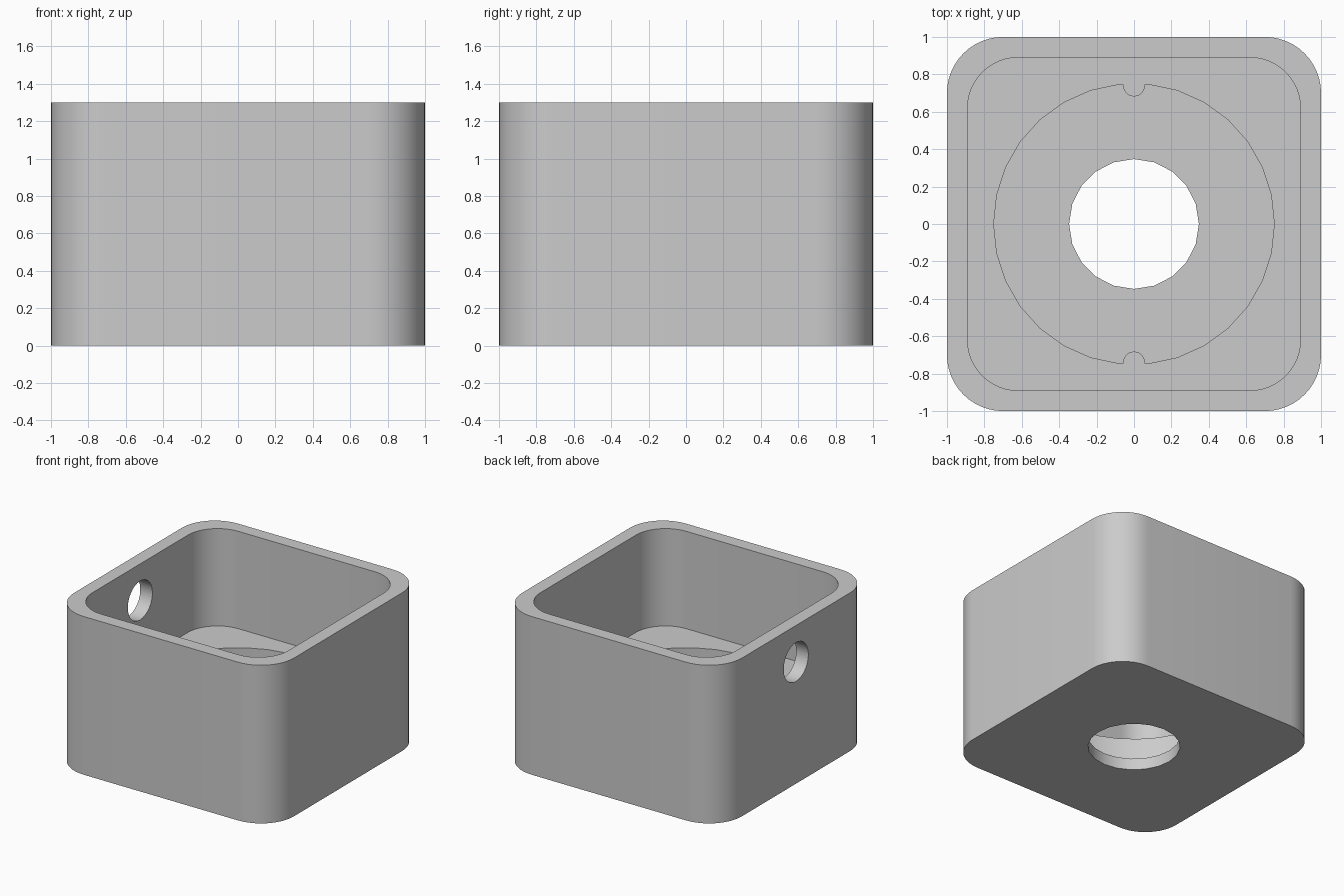
import bpy, bmesh, math
from mathutils import Matrix

if "Cube" in bpy.data.objects:
    bpy.data.objects.remove(bpy.data.objects["Cube"])

grey = bpy.data.materials.new("plain_grey")
grey.diffuse_color = (0.6, 0.6, 0.6, 1)
grey.use_nodes = True
grey.node_tree.nodes["Principled BSDF"].inputs["Base Color"].default_value = grey.diffuse_color


def circle(r, n):
    return [(r * math.cos(math.tau * i / n), r * math.sin(math.tau * i / n)) for i in range(n)]


def rounded_square(half, r, n=12):
    c = half - r
    pts = []
    for q, (sx, sy) in enumerate([(1, 1), (-1, 1), (-1, -1), (1, -1)]):
        for i in range(n + 1):
            a = math.pi / 2 * (q + i / n)
            pts.append((sx * c + r * math.cos(a), sy * c + r * math.sin(a)))
    return pts


def notched_circle(r, nr, n=30, steps=12):
    """Circle with a round key poking inward at +y and -y."""
    flat = r * math.cos(math.radians(6))
    key = [(nr, flat)]
    for i in range(steps + 1):
        a = -math.pi * i / steps
        key.append((nr * math.cos(a), flat - 0.006 + nr * math.sin(a)))
    key.append((-nr, flat))
    pts = []
    for i, p in enumerate(circle(r, n)):
        pts.append(p)
        if i == 7:
            pts += key
        elif i == 22:
            pts += [(-x, -y) for x, y in key]
    return pts


def prism(name, pts, z0, z1, matrix=None):
    bm = bmesh.new()
    base = bm.faces.new([bm.verts.new((x, y, z0)) for x, y in pts])
    top = bmesh.ops.extrude_face_region(bm, geom=[base])["geom"]
    verts = [v for v in top if isinstance(v, bmesh.types.BMVert)]
    bmesh.ops.translate(bm, verts=verts, vec=(0, 0, z1 - z0))
    bmesh.ops.recalc_face_normals(bm, faces=bm.faces)
    if matrix:
        bm.transform(matrix)
    mesh = bpy.data.meshes.new(name)
    bm.to_mesh(mesh)
    bm.free()
    mesh.materials.append(grey)
    ob = bpy.data.objects.new(name, mesh)
    bpy.context.collection.objects.link(ob)
    return ob


# Outer block with rounded corners
body = prism("housing", rounded_square(1.0, 0.3), 0, 1.3)

# Cavity, keyed round pocket, floor hole and hole through the left wall
side = Matrix.Translation((-1, 0, 1.0)) @ Matrix.Rotation(math.pi / 2, 4, 'Y')
cutters = [
    prism("cavity_cutter", rounded_square(0.89, 0.27), 0.5, 1.5),
    prism("pocket_cutter", notched_circle(0.75, 0.058), 0.095, 0.7),
    prism("floor_hole_cutter", circle(0.347, 20), -0.2, 0.3),
    prism("side_hole_cutter", circle(0.16, 30), -0.3, 0.3, side),
]

bpy.context.view_layer.objects.active = body
body.select_set(True)
for c in cutters:
    m = body.modifiers.new(c.name, 'BOOLEAN')
    m.operation = 'DIFFERENCE'
    m.solver = 'EXACT'
    m.object = c
    bpy.ops.object.modifier_apply(modifier=m.name)
    bpy.data.objects.remove(c, do_unlink=True)

# Smooth curved walls, crisp edges
bpy.ops.object.shade_smooth_by_angle(angle=math.radians(30))
